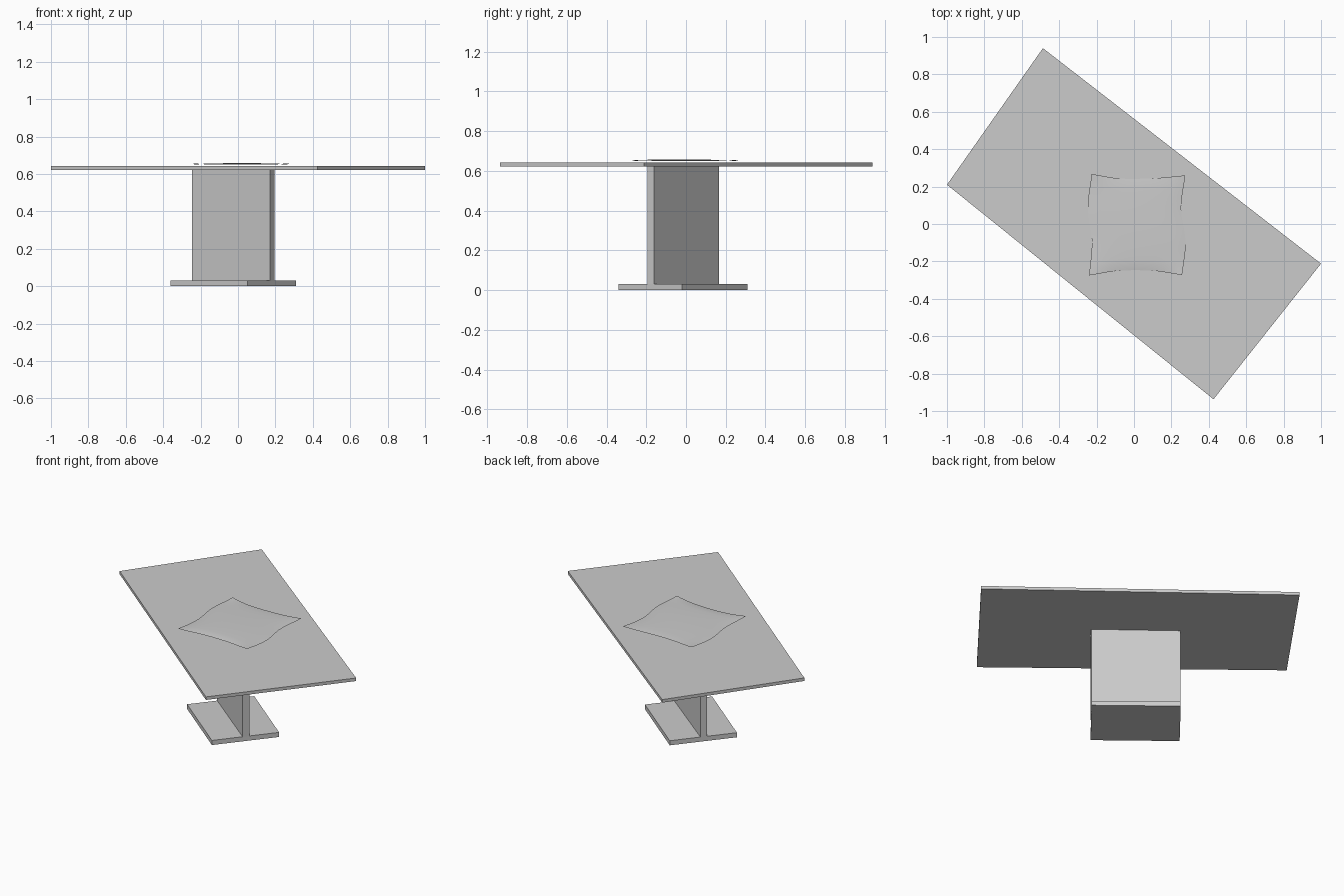
import bpy, bmesh, math
from mathutils import Vector

if "Cube" in bpy.data.objects:
    bpy.data.objects.remove(bpy.data.objects["Cube"])


def prism(name, corners, z0, z1):
    """Extrude a flat outline (counter-clockwise) from z0 up to z1."""
    bm = bmesh.new()
    low = [bm.verts.new((x, y, z0)) for x, y in corners]
    high = [bm.verts.new((x, y, z1)) for x, y in corners]
    bm.faces.new(low[::-1])
    bm.faces.new(high)
    n = len(corners)
    for i in range(n):
        j = (i + 1) % n
        bm.faces.new((low[i], low[j], high[j], high[i]))
    return finish(name, bm)


def finish(name, bm):
    mesh = bpy.data.meshes.new(name)
    bm.to_mesh(mesh)
    bm.free()
    obj = bpy.data.objects.new(name, mesh)
    bpy.context.collection.objects.link(obj)
    return obj


# Foot plate, upright panel and slightly uneven table top
prism("foot_plate", [(0.05, -0.34), (0.31, -0.02), (-0.10, 0.31), (-0.36, -0.01)], 0.0, 0.03)
prism("upright_panel", [(0.17, -0.195), (0.195, -0.16), (-0.22, 0.165), (-0.245, 0.135)], 0.03, 0.622)
prism("table_top", [(0.425, -0.937), (1.0, -0.212), (-0.487, 0.94), (-1.0, 0.21)], 0.622, 0.642)


def along(points, t):
    """Smooth (Catmull-Rom) point on an edge curve, t from 0 to 1."""
    p = [Vector(q) for q in points]
    p = [2 * p[0] - p[1]] + p + [2 * p[-1] - p[-2]]
    s = t * (len(points) - 1)
    i = min(int(s), len(points) - 2)
    u = s - i
    a, b, c, d = p[i:i + 4]
    return 0.5 * (2 * b + (c - a) * u + (2 * a - 5 * b + 4 * c - d) * u * u
                  + (3 * b - a - 3 * c + d) * u ** 3)


# Cloth: four curved edges filled with a blended grid
front = [(-0.24, -0.275), (-0.08, -0.25), (0.10, -0.25), (0.257, -0.273)]
back = [(-0.226, 0.267), (-0.07, 0.243), (0.11, 0.245), (0.274, 0.26)]
left = [front[0], (-0.225, -0.09), (-0.247, 0.09), back[0]]
right = [front[-1], (0.276, -0.10), (0.252, 0.08), back[-1]]

N = 16
bm = bmesh.new()
rows = []
for j in range(N + 1):
    v = j / N
    row = []
    for i in range(N + 1):
        u = i / N
        f, b, l, r = along(front, u), along(back, u), along(left, v), along(right, v)
        flat = ((1 - v) * f + v * b + (1 - u) * l + u * r
                - (1 - u) * (1 - v) * Vector(front[0]) - u * (1 - v) * Vector(front[-1])
                - (1 - u) * v * Vector(back[0]) - u * v * Vector(back[-1]))
        bulge = 0.008 * math.sin(math.pi * u) ** 0.5 * math.sin(math.pi * v ** 0.75) ** 0.5 if 0 < u < 1 and 0 < v < 1 else 0
        corner = 0.006 * ((2 * u - 1) * (2 * v - 1)) ** 4
        row.append(bm.verts.new((flat.x, flat.y, 0.650 + bulge + corner)))
    rows.append(row)
for j in range(N):
    for i in range(N):
        face = bm.faces.new((rows[j][i], rows[j][i + 1], rows[j + 1][i + 1], rows[j + 1][i]))
        face.smooth = True
finish("cloth", bm)
